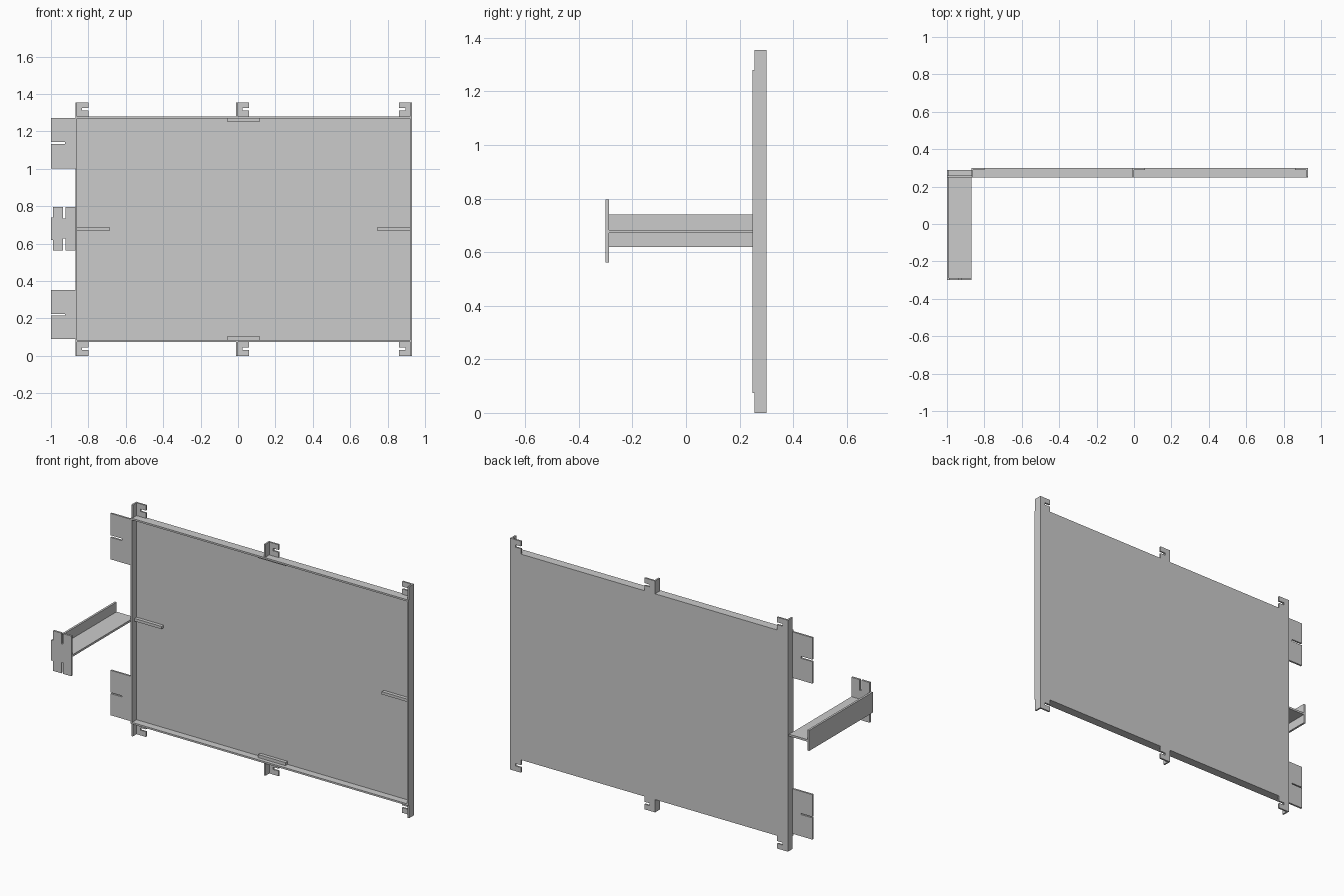
import bpy
import bmesh

cube = bpy.data.objects.get("Cube")
if cube:
    bpy.data.objects.remove(cube, do_unlink=True)

T = 0.01                        # sheet thickness
LEFT, RIGHT = -0.87, 0.93       # tray sides
LOW, HIGH = 0.075, 1.28         # tray bottom and top
TOP = 1.355                     # tips of the tabs
FRONT, BACK = 0.248, 0.30
STEP = FRONT + 0.007            # tabs sit slightly behind the rim
MID_Z = TOP / 2


def extrude(name, outline, axis, lo, hi):
    """Extrude a 2D outline along one axis; the other two axes stay in xyz order."""
    bm = bmesh.new()
    rings = []
    for d in (lo, hi):
        ring = []
        for p in outline:
            co = list(p)
            co.insert("xyz".index(axis), d)
            ring.append(bm.verts.new(co))
        rings.append(ring)
    n = len(outline)
    bm.faces.new(rings[0])
    bm.faces.new(rings[1])
    for i in range(n):
        j = (i + 1) % n
        bm.faces.new((rings[0][i], rings[0][j], rings[1][j], rings[1][i]))
    bmesh.ops.recalc_face_normals(bm, faces=bm.faces)
    mesh = bpy.data.meshes.new(name)
    bm.to_mesh(mesh)
    bm.free()
    obj = bpy.data.objects.new(name, mesh)
    bpy.context.collection.objects.link(obj)
    return obj


def box(name, x, y, z):
    outline = [(x[0], z[0]), (x[1], z[0]), (x[1], z[1]), (x[0], z[1])]
    return extrude(name, outline, "y", *y)


def slotted_plate(name, closed, opened, z, slot_z, slot_len, slot_w, y):
    """Upright plate with a level slot cut in from its open edge."""
    end = opened + (slot_len if closed > opened else -slot_len)
    a, b = slot_z - slot_w / 2, slot_z + slot_w / 2
    outline = [(closed, z[0]), (opened, z[0]), (opened, a), (end, a),
               (end, b), (opened, b), (opened, z[1]), (closed, z[1])]
    return extrude(name, outline, "y", *y)


# Shallow tray: back sheet, top and bottom flanges
box("back_sheet", (LEFT + T, RIGHT - T), (BACK - T, BACK), (LOW, HIGH))
box("top_flange", (LEFT + T, RIGHT - T), (FRONT, BACK - T), (HIGH - T, HIGH))
box("bottom_flange", (LEFT + T, RIGHT - T), (FRONT, BACK - T), (LOW, LOW + T))

# Tall side walls, stepped back beyond the tray
wall = [(BACK, 0), (BACK, TOP), (STEP, TOP), (STEP, HIGH),
        (FRONT, HIGH), (FRONT, LOW), (STEP, LOW), (STEP, 0)]
extrude("right_wall", wall, "x", LEFT, LEFT + T)
extrude("left_wall", wall, "x", RIGHT - T, RIGHT)

# Slotted tabs along the top and bottom edges
for level, z, slot_z in (("top", (HIGH, TOP), TOP - 0.037),
                         ("bottom", (0, LOW), 0.037)):
    for side, closed, opened in (("right", LEFT + T, LEFT + 0.07),
                                 ("middle", 0.0, 0.06),
                                 ("left", RIGHT - T, RIGHT - 0.07)):
        slotted_plate(f"{level}_{side}_tab", closed, opened, z,
                      slot_z, 0.035, 0.014, (BACK - T, BACK))
    box(f"{level}_middle_tab_wall", (-T, 0), (STEP, BACK), z)

# Short ribs centred on each inner edge
RIB_Y = (0.27, BACK - T)
box("right_rib", (LEFT + T, -0.685), RIB_Y, (MID_Z - 0.008, MID_Z + 0.008))
box("left_rib", (0.742, RIGHT - T), RIB_Y, (MID_Z - 0.008, MID_Z + 0.008))
box("top_rib", (-0.058, 0.118), RIB_Y, (HIGH - 0.026, HIGH - T))
box("bottom_rib", (-0.058, 0.118), RIB_Y, (LOW + T, LOW + 0.028))

# Slotted ears beside the tray
for name, z, slot_z, slot_w in (("upper_ear", (1.003, 1.272), 1.138, 0.012),
                                ("lower_ear", (0.09, 0.353), 0.22, 0.006)):
    slotted_plate(name, LEFT, -1.0, z, slot_z, 0.075, slot_w, (FRONT, STEP + 0.004))

# Forward arm: level shelf with an upright outer flange
box("arm_flange", (-1.0, -0.988), (-0.30, 0.288), (0.62, 0.74))
box("arm_shelf", (-0.988, LEFT), (-0.288, 0.288), (MID_Z - 0.006, MID_Z + 0.006))

# Arm end plate with a slot from above and one from below
x0, x1, s0, s1 = -0.988, LEFT, -0.935, -0.923
z0, z1 = 0.562, 0.797
cut_low, cut_high = 0.627, 0.735
end_plate = [(x0, z0), (s0, z0), (s0, cut_low), (s1, cut_low), (s1, z0), (x1, z0),
             (x1, z1), (s1, z1), (s1, cut_high), (s0, cut_high), (s0, z1), (x0, z1)]
extrude("arm_end_plate", end_plate, "y", -0.30, -0.288)
